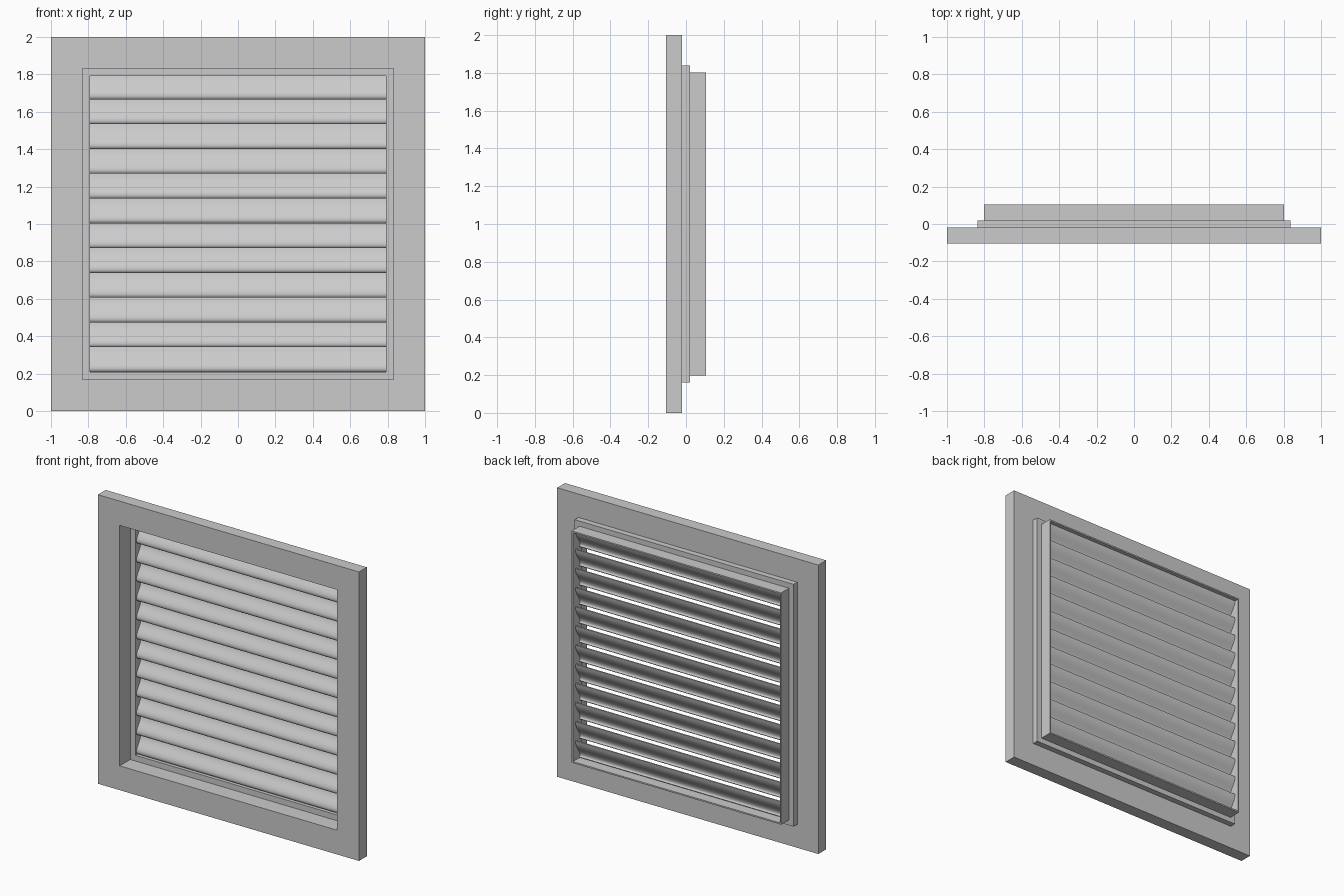
import bpy, bmesh, math

if "Cube" in bpy.data.objects:
    bpy.data.objects.remove(bpy.data.objects["Cube"])

CZ = 1.0  # height of the vent centre


def finish(name, bm, angle=40):
    bmesh.ops.recalc_face_normals(bm, faces=bm.faces[:])
    me = bpy.data.meshes.new(name)
    bm.to_mesh(me)
    bm.free()
    ob = bpy.data.objects.new(name, me)
    bpy.context.collection.objects.link(ob)
    bpy.ops.object.select_all(action='DESELECT')
    ob.select_set(True)
    bpy.context.view_layer.objects.active = ob
    bpy.ops.object.shade_smooth_by_angle(angle=math.radians(angle))
    return ob


def square_ring(name, profile):
    """Sweep a closed (half_size, y) profile around a mitred square."""
    bm = bmesh.new()
    loops = [[bm.verts.new((sx * h, y, CZ + sz * h)) for h, y in profile]
             for sx, sz in ((1, 1), (-1, 1), (-1, -1), (1, -1))]
    n = len(profile)
    for i in range(4):
        a, b = loops[i], loops[(i + 1) % 4]
        for j in range(n):
            k = (j + 1) % n
            bm.faces.new((a[j], a[k], b[k], b[j]))
    return finish(name, bm)


# frame plate, stepped collar and rear duct flange in one cross-section
square_ring("vent_frame", [
    (1.0, -0.105), (0.832, -0.105), (0.832, 0.01), (0.792, 0.01),
    (0.792, 0.105), (0.802, 0.105), (0.802, 0.02), (0.838, 0.02),
    (0.838, -0.02), (1.0, -0.02)])

# louvre slat: S-curved centre line (y, z) given thickness, extruded along x
centre = [(0.032, 0.002), (0.024, 0.008), (0.021, 0.020), (0.024, 0.036),
          (0.034, 0.055), (0.048, 0.075), (0.060, 0.094), (0.068, 0.114),
          (0.072, 0.136)]
THICK = 0.007
PITCH = 0.1325
front, back = [], []
for i, (y, z) in enumerate(centre):
    p, q = centre[max(i - 1, 0)], centre[min(i + 1, len(centre) - 1)]
    dy, dz = q[0] - p[0], q[1] - p[1]
    l = math.hypot(dy, dz)
    front.append((y, z))
    back.append((y + dz / l * THICK, z - dy / l * THICK))
outline = front + back[::-1]

bm = bmesh.new()
ends = [[bm.verts.new((x, y, z)) for y, z in outline] for x in (-0.793, 0.793)]
n = len(outline)
for j in range(n):
    k = (j + 1) % n
    bm.faces.new((ends[0][j], ends[0][k], ends[1][k], ends[1][j]))
for e in ends:
    bm.faces.new(e)
slats = finish("louvre_slats", bm, 45)
slats.location.z = 0.207
arr = slats.modifiers.new("repeat", 'ARRAY')
arr.count = 12
arr.use_relative_offset = False
arr.use_constant_offset = True
arr.constant_offset_displace = (0, 0, PITCH)
